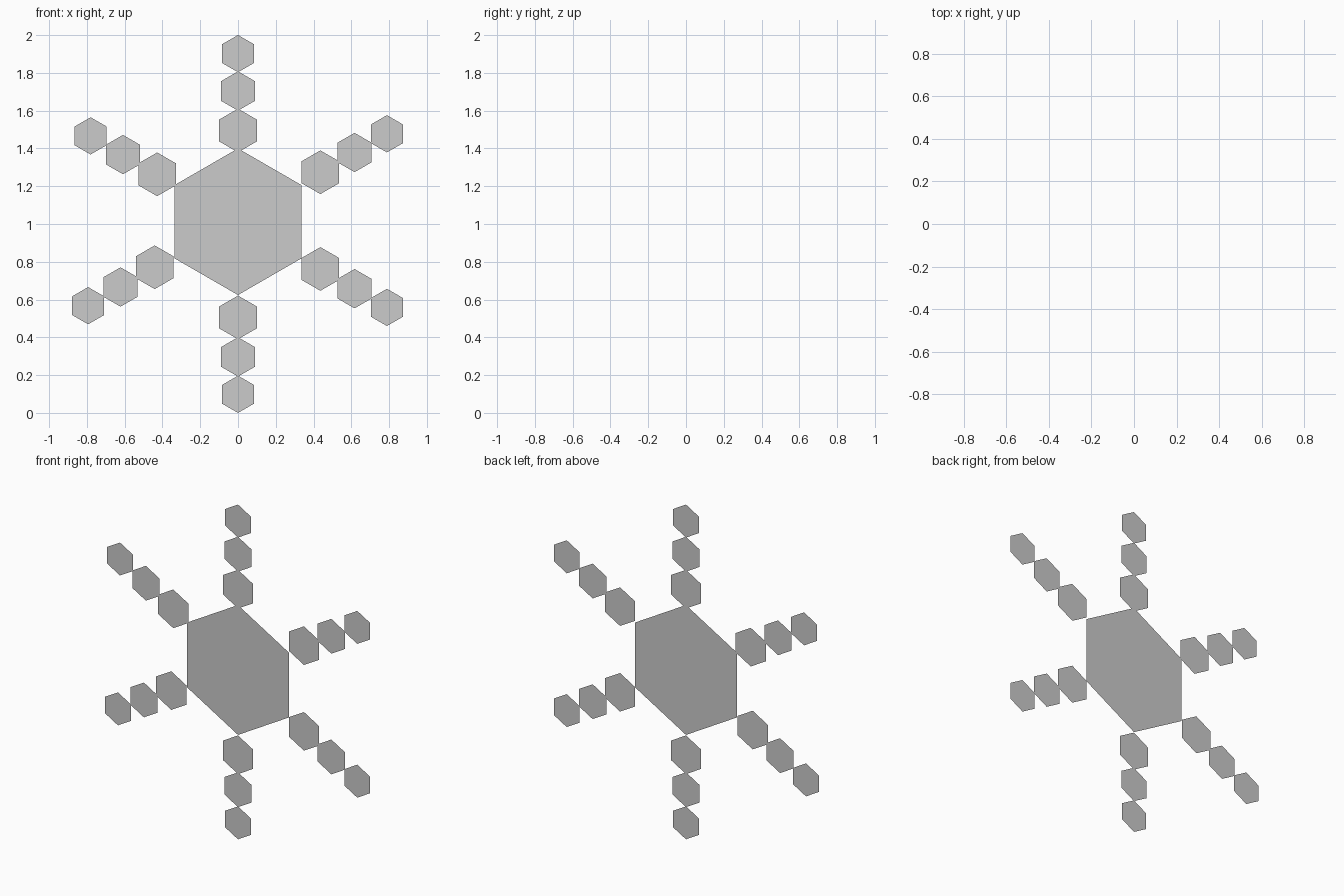
import bpy, bmesh
from math import sin, cos, radians
from mathutils import Vector

if "Cube" in bpy.data.objects:
    bpy.data.objects.remove(bpy.data.objects["Cube"])


def add_hexagon(bm, x, z, radius):
    # Flat hexagon in the xz plane, corner pointing up, facing -y
    corners = [(x + radius * sin(radians(60 * i)), 0, z + radius * cos(radians(60 * i)))
               for i in range(6)]
    bm.faces.new([bm.verts.new(c) for c in reversed(corners)])


def make_part(name, hexagons):
    bm = bmesh.new()
    for x, z, radius in hexagons:
        add_hexagon(bm, x, z, radius)
    mesh = bpy.data.meshes.new(name)
    bm.to_mesh(mesh)
    bm.free()
    obj = bpy.data.objects.new(name, mesh)
    bpy.context.collection.objects.link(obj)
    return obj


# Central plate
make_part("center_hexagon", [(0, 1.012, 0.388)])

# Arms: distance along the arm and radius of each shrinking plate
PLATES = [(0, 0.1155), (0.209, 0.104), (0.407, 0.0985)]

# Arms: direction angle and centre of the innermost plate
ARMS = {
    "arm_top": (90, 0, 1.495),
    "arm_upper_right": (30, 0.436, 1.274),
    "arm_lower_right": (-30, 0.436, 0.762),
    "arm_bottom": (-90, 0, 0.5055),
    "arm_lower_left": (210, -0.441, 0.771),
    "arm_upper_left": (150, -0.428, 1.263),
}
for name, (angle, x, z) in ARMS.items():
    direction = Vector((cos(radians(angle)), sin(radians(angle))))
    make_part(name, [(x + direction.x * d, z + direction.y * d, r) for d, r in PLATES])
